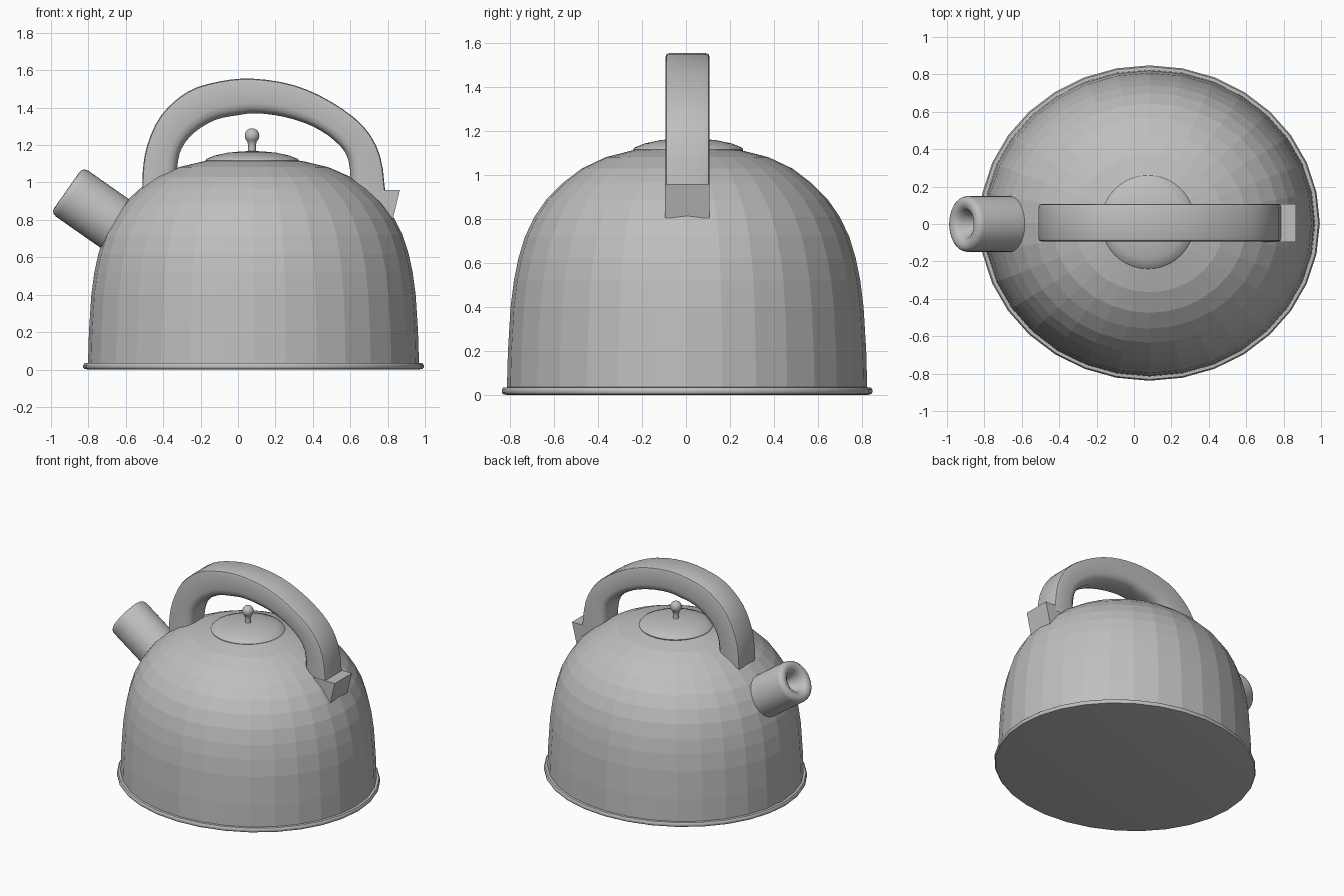
import bpy, bmesh, math
from mathutils import Vector, Matrix

if "Cube" in bpy.data.objects:
    bpy.data.objects.remove(bpy.data.objects["Cube"])

grey = bpy.data.materials.new("plain grey")
grey.use_nodes = True
grey.diffuse_color = (0.52, 0.52, 0.52, 1)
grey.node_tree.nodes["Principled BSDF"].inputs["Base Color"].default_value = grey.diffuse_color


def finish(name, bm, smooth=None):
    bmesh.ops.recalc_face_normals(bm, faces=bm.faces)
    mesh = bpy.data.meshes.new(name)
    bm.to_mesh(mesh)
    bm.free()
    mesh.materials.append(grey)
    obj = bpy.data.objects.new(name, mesh)
    bpy.context.collection.objects.link(obj)
    if smooth:
        bpy.ops.object.select_all(action='DESELECT')
        obj.select_set(True)
        bpy.context.view_layer.objects.active = obj
        bpy.ops.object.shade_smooth_by_angle(angle=math.radians(smooth))
    return obj


def loft(name, rings, smooth=None):
    """Skin a list of closed rings and cap both ends."""
    bm = bmesh.new()
    rows = [[bm.verts.new(p) for p in ring] for ring in rings]
    n = len(rows[0])
    for a, b in zip(rows, rows[1:]):
        for i in range(n):
            j = (i + 1) % n
            bm.faces.new((a[i], a[j], b[j], b[i]))
    bm.faces.new(rows[0])
    bm.faces.new(rows[-1])
    return finish(name, bm, smooth)


def lathe(name, profile, place, segments=32, stretch=1.0, smooth=None):
    """Turn (radius, height) pairs round z, then place the result."""
    steps = [math.tau * i / segments for i in range(segments)]
    rings = [[place @ Vector((r * stretch * math.cos(a), r * math.sin(a), z)) for a in steps]
             for r, z in profile]
    return loft(name, rings, smooth)


def smooth_path(points, steps=3):
    """Resample points along a Catmull-Rom path."""
    pts = [Vector(p) for p in points]
    ext = [pts[0] * 2 - pts[1]] + pts + [pts[-1] * 2 - pts[-2]]
    out = []
    for p0, p1, p2, p3 in zip(ext, ext[1:], ext[2:], ext[3:]):
        for k in range(steps):
            t = k / steps
            out.append(0.5 * (2 * p1 + (p2 - p0) * t + (2 * p0 - 5 * p1 + 4 * p2 - p3) * t ** 2
                              + (3 * p1 - p0 - 3 * p2 + p3) * t ** 3))
    return out + [pts[-1]]


# Faceted domed body and its foot rim
centre = Matrix.Translation((0.083, 0.005, 0))
lathe("body", [(0.82, 0.02), (0.815, 0.2), (0.803, 0.4), (0.788, 0.52), (0.768, 0.62),
               (0.738, 0.72), (0.695, 0.81), (0.64, 0.89), (0.565, 0.965), (0.48, 1.03),
               (0.37, 1.082), (0.24, 1.115), (0.1, 1.13)], centre, stretch=1.08)
lathe("foot_rim", [(0.82, 0), (0.838, 0.004), (0.843, 0.012), (0.843, 0.024),
                   (0.836, 0.034), (0.81, 0.036)], centre, stretch=1.08, smooth=40)

# Lid with a ball knob
lid_place = Matrix.Translation((0.075, 0.01, 0))
lathe("lid", [(0.235, 1.09), (0.248, 1.11), (0.25, 1.118), (0.244, 1.126), (0.2, 1.144),
              (0.13, 1.159), (0.06, 1.166), (0.01, 1.168)], lid_place, 40, smooth=50)
knob = [(0.026, 1.15), (0.021, 1.17), (0.021, 1.2)]
knob += [(0.039 * math.sin(a), 1.25 - 0.04 * math.cos(a))
         for a in [math.radians(d) for d in range(40, 180, 15)]]
lathe("lid_knob", knob, lid_place, 20, smooth=60)

# Spout: a tilted tube with rounded lip and a funnel opening
axis = Vector((-0.82, 0, 0.575)).normalized()
spout_place = Matrix.Translation((-0.915, 0, 0.96)) @ axis.to_track_quat('Z', 'Y').to_matrix().to_4x4()
lathe("spout", [(0.15, -0.46), (0.15, -0.035), (0.145, -0.015), (0.132, -0.003), (0.115, 0),
                (0.095, -0.004), (0.08, -0.015), (0.068, -0.04), (0.055, -0.08),
                (0.035, -0.12), (0.01, -0.13)], spout_place, 32, smooth=50)

# Arched handle, softer on its inner side
outer = smooth_path([(-0.51, 0.9), (-0.51, 1.05), (-0.485, 1.2), (-0.41, 1.36), (-0.27, 1.485),
                     (-0.1, 1.54), (0.08, 1.555), (0.3, 1.52), (0.5, 1.43), (0.67, 1.3),
                     (0.76, 1.14), (0.79, 0.92)])
inner = smooth_path([(-0.33, 0.9), (-0.325, 1.08), (-0.3, 1.185), (-0.23, 1.27), (-0.12, 1.335),
                     (0, 1.36), (0.1, 1.37), (0.25, 1.35), (0.4, 1.3), (0.52, 1.22),
                     (0.59, 1.12), (0.605, 0.92)])
half = [(0, 0.083), (0.025, 0.096), (0.09, 0.1), (0.7, 0.1), (0.85, 0.093), (0.95, 0.075), (1, 0.045)]
section = half + [(t, -w) for t, w in reversed(half)]
rings = []
for a, b in zip(outer, inner):
    rings.append([(a.lerp(b, t).x, 0.007 + w, a.lerp(b, t).y) for t, w in section])
loft("handle", rings, smooth=45)

# Wedge bracket under the rear end of the handle
wedge = [(0.66, 0.96), (0.865, 0.96), (0.828, 0.805), (0.66, 0.83)]
loft("handle_bracket", [[(x, y, z) for x, z in wedge] for y in (-0.096, 0.106)])
